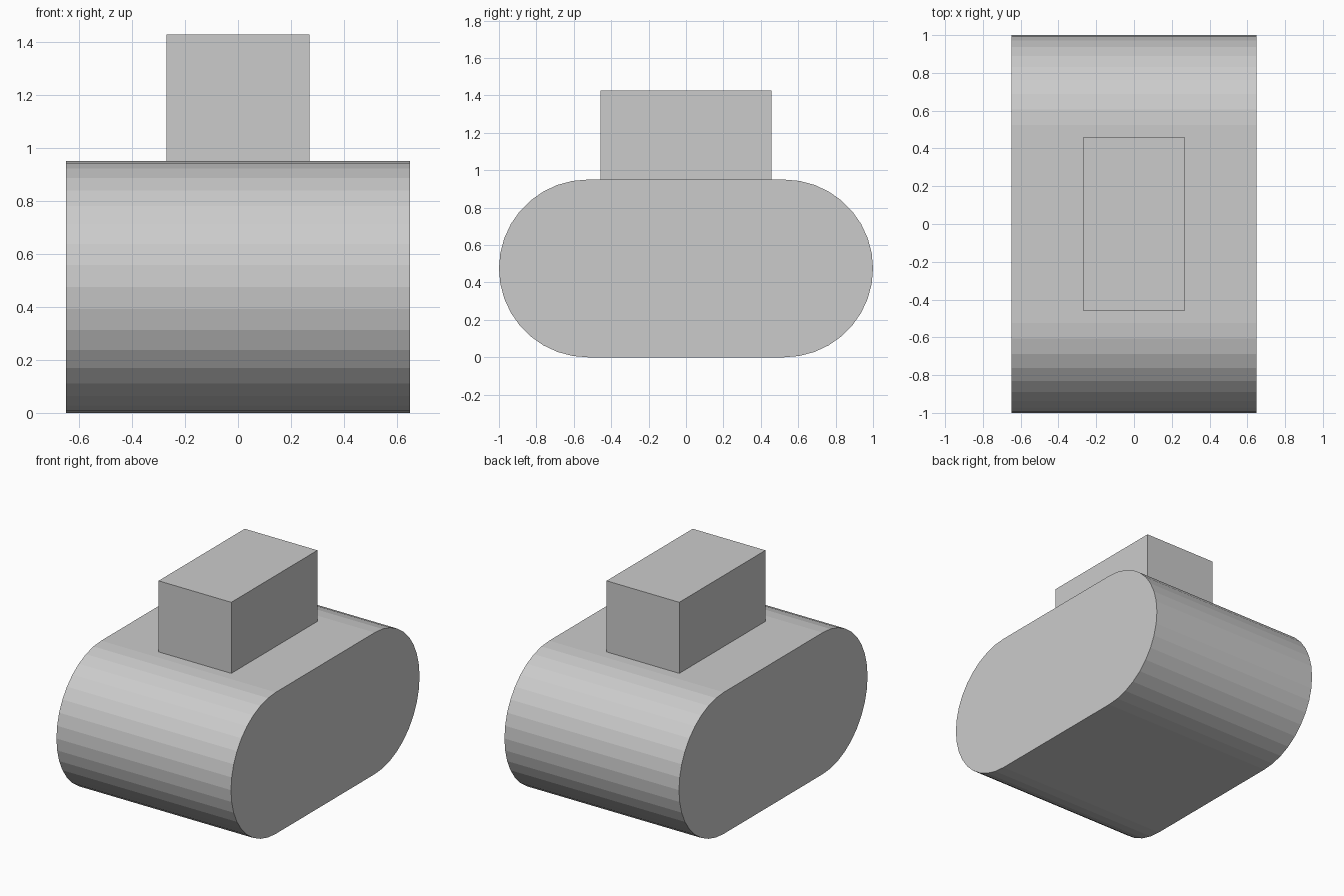
import bpy, bmesh, math

if "Cube" in bpy.data.objects:
    bpy.data.objects.remove(bpy.data.objects["Cube"])


def prism(name, outline, half_width):
    """Extrude a (y, z) outline symmetrically along x."""
    bm = bmesh.new()
    face = bm.faces.new([bm.verts.new((-half_width, y, z)) for y, z in outline])
    ext = bmesh.ops.extrude_face_region(bm, geom=[face], use_keep_orig=True)
    verts = [g for g in ext["geom"] if isinstance(g, bmesh.types.BMVert)]
    bmesh.ops.translate(bm, verts=verts, vec=(2 * half_width, 0, 0))
    bmesh.ops.recalc_face_normals(bm, faces=bm.faces)
    mesh = bpy.data.meshes.new(name)
    bm.to_mesh(mesh)
    bm.free()
    obj = bpy.data.objects.new(name, mesh)
    bpy.context.collection.objects.link(obj)
    return obj


# Body: rounded-end slab, flat-shaded facets
R, STEPS = 0.475, 18
outline = []
for side in (1, -1):
    for i in range(STEPS + 1):
        a = math.pi * i / STEPS
        outline.append((side * (1 - R + R * math.sin(a)), R - side * R * math.cos(a)))
prism("rounded_body", outline, 0.648)

# Block standing on the flat top
top, base = 1.427, 0.95
prism("top_block", [(-0.457, base), (0.457, base), (0.457, top), (-0.457, top)], 0.27)
